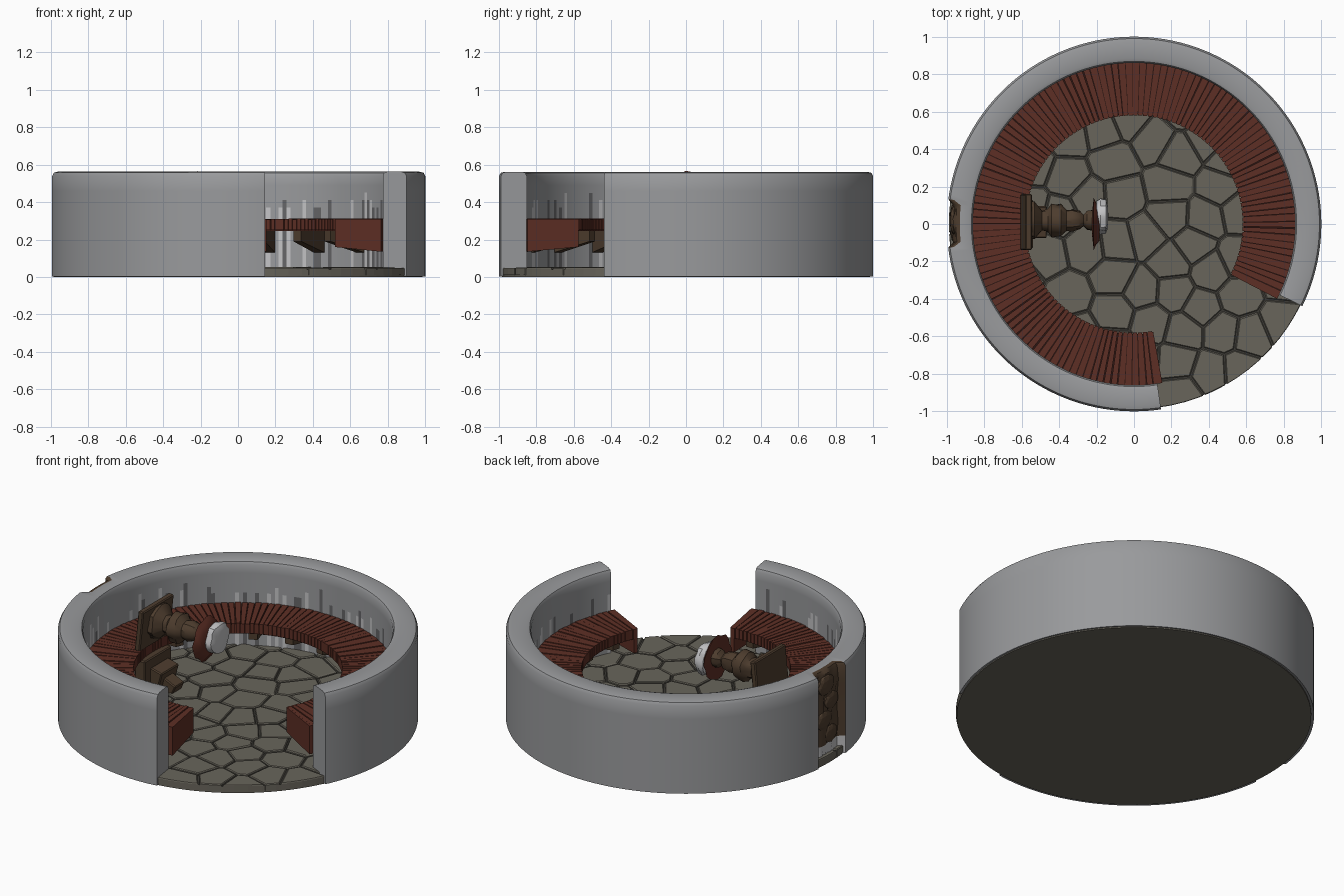
import bpy, bmesh, math, random
from mathutils import Vector, Matrix

if "Cube" in bpy.data.objects:
    bpy.data.objects.remove(bpy.data.objects["Cube"])
random.seed(4)
rad = math.radians

def mat(name, c):
    m = bpy.data.materials.new(name)
    m.diffuse_color = (*c, 1)
    m.use_nodes = True
    m.node_tree.nodes["Principled BSDF"].inputs["Base Color"].default_value = m.diffuse_color
    return m

WALL = mat("wall grey", (.32, .325, .335))
LIGHT = mat("pale plaster", (.55, .55, .56))
DARK = mat("dark plaster", (.13, .13, .135))
STONE = mat("floor stone", (.14, .13, .105))
JOINT = mat("stone joint", (.045, .042, .035))
RED = mat("red brown wood", (.11, .028, .018))
GAP = mat("plank gap", (.025, .008, .006))
BROWN = mat("aged brown wood", (.075, .046, .027))

def finish(bm, name, mats, smooth=False):
    bmesh.ops.recalc_face_normals(bm, faces=bm.faces[:])
    me = bpy.data.meshes.new(name)
    bm.to_mesh(me)
    bm.free()
    ob = bpy.data.objects.new(name, me)
    bpy.context.collection.objects.link(ob)
    for m in mats:
        me.materials.append(m)
    if smooth:
        bpy.ops.object.select_all(action='DESELECT')
        ob.select_set(True)
        bpy.context.view_layer.objects.active = ob
        bpy.ops.object.shade_smooth_by_angle(angle=rad(35))
    return ob

def sweep(bm, profile, angles, pick=lambda a, k: 0):
    """Sweep a closed (r, z) profile around z; profile(angle) gives the points."""
    rings = [[bm.verts.new((r * math.cos(a), r * math.sin(a), z)) for r, z in profile(a)] for a in angles]
    n = len(rings[0])
    for i in range(len(rings) - 1):
        mid = (angles[i] + angles[i + 1]) / 2
        for k in range(n):
            j = (k + 1) % n
            f = bm.faces.new((rings[i][k], rings[i + 1][k], rings[i + 1][j], rings[i][j]))
            f.material_index = pick(mid, k)
    bm.faces.new(rings[0])
    bm.faces.new(rings[-1])

def span(a, b, n):
    return [rad(a + (b - a) * i / n) for i in range(n + 1)]

def sector(bm, r0, r1, z0, z1, a0, a1, n=1, pick=lambda a, k: 0):
    sweep(bm, lambda a: [(r0, z0), (r1, z0), (r1, z1), (r0, z1)], span(a0, a1, n), pick)

# Round wall: rounded rim, streaked inside, worn brown niche on the left
OUT_Z = [.003, .11, .2, .29, .38, .46, .54]
IN_Z = [.54, .49, .45, .41, .37, .33, .04]

def in_niche(a):
    return abs(a - math.pi) < rad(7.2)

def wall_profile(a):
    pts = []
    for z in OUT_Z:
        r = .955 + random.uniform(0, .02) if in_niche(a) else 1.0
        pts.append((r, z))
    r = .95 if in_niche(a) else .99
    pts += [(r, .557), (r - .02, .562), (.885, .562), (.868, .556)]
    return pts + [(.86, z) for z in IN_Z]

streak = {}
def wall_pick(a, k):
    if in_niche(a) and k < 8:
        return 1 if k == 0 else 3
    if k >= 11 and k < 17:
        s = streak.setdefault(round(a, 4), (random.choice((0, 0, 0, 0, 1, 2)), random.choice((13, 14, 14, 15, 15))))
        return s[0] if k >= s[1] else 0
    return 0

bm = bmesh.new()
sweep(bm, wall_profile, span(-26, 278.3, 204), wall_pick)
finish(bm, "round_wall", [WALL, LIGHT, DARK, BROWN], True)

# Floor base disc
bm = bmesh.new()
bmesh.ops.create_cone(bm, cap_ends=True, segments=96, radius1=.985, radius2=.985, depth=.04,
                      matrix=Matrix.Translation((0, 0, .02)))
for f in bm.faces:
    f.material_index = 1 if f.calc_center_median().z > .03 else 0
finish(bm, "floor_base", [STONE, JOINT])

# Irregular paving: cells clipped by the half planes between neighbouring seeds
def clip(poly, p, n):
    out = []
    for a, b in zip(poly, poly[1:] + poly[:1]):
        da, db = (a - p).dot(n), (b - p).dot(n)
        if da <= 0:
            out.append(a)
        if da * db < 0:
            out.append(a.lerp(b, da / (da - db)))
    return out

seeds = []
for _ in range(6000):
    s = Vector((random.uniform(-1, 1), random.uniform(-1, 1)))
    if s.length < .97 and all((s - t).length > .15 for t in seeds):
        seeds.append(s)
bm = bmesh.new()
for s in seeds:
    poly = [Vector(c) for c in ((-1, -1), (1, -1), (1, 1), (-1, 1))]
    for t in seeds:
        if t != s and (t - s).length < .6:
            n = (t - s).normalized()
            poly = clip(poly, (s + t) / 2 - n * .005, n)
    for i in range(80):
        n = Vector((math.cos(i * math.tau / 80), math.sin(i * math.tau / 80)))
        poly = clip(poly, n * .988, n)
    if len(poly) < 3:
        continue
    c = sum(poly, Vector((0, 0))) / len(poly)
    h = .05 + random.uniform(-.003, .003)
    levels = [[bm.verts.new((*c.lerp(p, k), z)) for p in poly] for k, z in ((1, .01), (1, h - .005), (.95, h))]
    for lo, hi in zip(levels, levels[1:]):
        for i in range(len(poly)):
            j = (i + 1) % len(poly)
            bm.faces.new((lo[i], lo[j], hi[j], hi[i]))
    bm.faces.new(levels[-1])
finish(bm, "floor_stones", [STONE])

# Bench: core ring with dark top, radial planks, deep end boards
A0, A1 = -27, 279.5
bm = bmesh.new()
sector(bm, .588, .862, .245, .302, A0, A1, 120, lambda a, k: 1 if k == 2 else 0)
finish(bm, "bench_core", [RED, GAP], True)
bm = bmesh.new()
N = 120
step = (A1 - A0) / N
for i in range(N):
    a = A0 + i * step
    g = random.uniform(.12, .32)
    sector(bm, .58, .862, .25, .31 + random.uniform(-.003, .002), a + g, a + step - random.uniform(.05, .25))
finish(bm, "bench_planks", [RED])
bm = bmesh.new()
for a in (A0 - .6, A1 - 1.6):
    sweep(bm, lambda t: [(.585, .16), (.862, .135), (.862, .309), (.585, .309)], span(a, a + 2.2, 1))
finish(bm, "bench_end_boards", [RED])

# Wedge brackets under the bench
bm = bmesh.new()
for i in range(16):
    a = -17 + i * 19.2
    sweep(bm, lambda t: [(.63, .19), (.865, .13), (.865, .247), (.63, .247)], span(a - 2.2, a + 2.2, 1))
finish(bm, "bench_brackets", [BROWN])

# Wall-mounted turned ornament pointing along +x
def lathe_x(name, pts, mats, wob=0, zc=.44, yc=.02, pick=lambda x: 0):
    bm = bmesh.new()
    rings = []
    for x, r in pts:
        ring = []
        for i in range(20):
            t = i * math.tau / 20
            q = r * (1 + random.uniform(-wob, wob))
            ring.append(bm.verts.new((x, yc + q * math.cos(t), zc + q * math.sin(t))))
        rings.append(ring)
    for (a, b), (p, q) in zip(zip(rings, rings[1:]), zip(pts, pts[1:])):
        for i in range(20):
            j = (i + 1) % 20
            bm.faces.new((a[i], a[j], b[j], b[i])).material_index = pick((p[0] + q[0]) / 2)
    bm.faces.new(rings[0])
    bm.faces.new(rings[-1]).material_index = pick(pts[-1][0])
    return finish(bm, name, mats, True)

lathe_x("ornament_stem", [(-.58, .1), (-.53, .1), (-.49, .055), (-.46, .06), (-.44, .085), (-.39, .085), (-.36, .055),
        (-.33, .06), (-.29, .05), (-.27, .03), (-.25, .05), (-.21, .055)], [BROWN], .1)
lathe_x("ornament_disc", [(-.225, .05), (-.215, .13), (-.2, .11), (-.185, .085)], [RED], .08, .43, .0)
lathe_x("ornament_pale_cap", [(-.2, .085), (-.18, .095), (-.15, .09), (-.14, .06)], [LIGHT], .08, .43, .04)

# Mounting board and lower carved base
def box(name, c, s, m, tilt=0):
    bm = bmesh.new()
    bmesh.ops.create_cube(bm, size=1, matrix=Matrix.Translation(c) @ Matrix.Rotation(rad(tilt), 4, 'Y')
                          @ Matrix.Diagonal((*s, 1)))
    ob = finish(bm, name, [m])
    b = ob.modifiers.new("soft edges", 'BEVEL')
    b.width = .006
    return ob

box("mounting_board", (-.575, .01, .43), (.035, .3, .25), BROWN, 6)
box("lower_base_back", (-.575, 0, .15), (.07, .26, .2), BROWN)
box("lower_base_step", (-.52, .01, .12), (.08, .17, .13), BROWN, 15)
box("lower_base_tip", (-.46, .01, .085), (.1, .09, .07), BROWN, 25)

# Worn carved lumps in the outer niche
for i, (y, z, r) in enumerate([(.02, .47, .07), (-.03, .36, .06), (.04, .26, .065), (-.02, .16, .06)]):
    bm = bmesh.new()
    bmesh.ops.create_icosphere(bm, subdivisions=2, radius=r,
                               matrix=Matrix.Translation((-.963, y, z)) @ Matrix.Diagonal((.3, 1.1, .9, 1)))
    finish(bm, f"niche_lump_{i + 1}", [BROWN])
